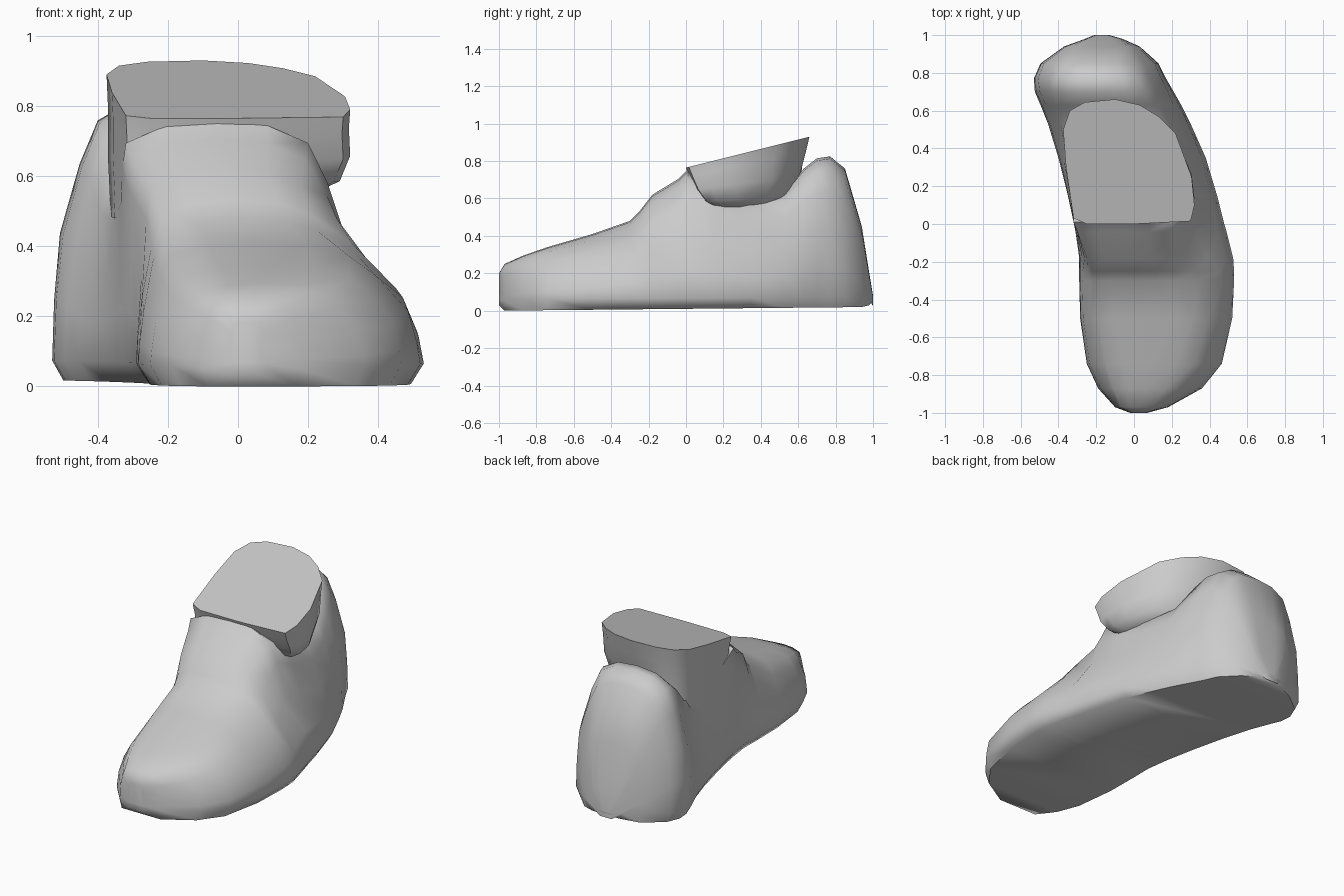
import bpy
import bmesh
import math

default = bpy.data.objects.get("Cube")
if default:
    bpy.data.objects.remove(default, do_unlink=True)

grey = bpy.data.materials.new("plain grey")
grey.use_nodes = True
grey.diffuse_color = (0.6, 0.6, 0.6, 1)
grey.node_tree.nodes["Principled BSDF"].inputs["Base Color"].default_value = (0.6, 0.6, 0.6, 1)


def mix(a, b, t):
    return a + (b - a) * t


def loft(name, rings, angle):
    """Skin a row of closed rings, cap both ends and shade smooth."""
    bm = bmesh.new()
    rows = [[bm.verts.new(point) for point in ring] for ring in rings]
    count = len(rows[0])
    for low, high in zip(rows, rows[1:]):
        for i in range(count):
            j = (i + 1) % count
            bm.faces.new((low[i], low[j], high[j], high[i]))
    bm.faces.new(rows[0])
    bm.faces.new(rows[-1])
    bmesh.ops.recalc_face_normals(bm, faces=bm.faces)
    mesh = bpy.data.meshes.new(name)
    bm.to_mesh(mesh)
    bm.free()
    mesh.materials.append(grey)
    obj = bpy.data.objects.new(name, mesh)
    bpy.context.collection.objects.link(obj)
    bpy.ops.object.select_all(action="DESELECT")
    obj.select_set(True)
    bpy.context.view_layer.objects.active = obj
    bpy.ops.object.shade_smooth_by_angle(angle=math.radians(angle))
    return obj


def shoe_section(y, left, right, top_left, top_right, top, lean):
    """Upright slice: flat sole lifting at both tips, leaning sides and a rounded top."""
    sole = 0.01 * (y + 1) + max(0, abs(y) - 0.97)

    def side(base, shoulder, other, other_shoulder):
        middle = mix(base, shoulder, lean)
        return [
            (mix(base, other, 0.045), y, sole),
            (base, y, mix(sole, min(top, 0.3), 0.2)),
            (mix(base, middle, 0.25), y, top * 0.3),
            (middle, y, top * 0.53),
            (mix(middle, shoulder, 0.52), y, top * 0.77),
            (shoulder, y, top * 0.92),
            (mix(shoulder, other_shoulder, 0.22), y, top * 0.985),
        ]

    one = side(left, top_left, right, top_right)
    two = side(right, top_right, left, top_left)
    return one + [(mix(top_left, top_right, 0.5), y, top)] + two[::-1]


# Shoe body, toe to heel: y, sole left, sole right, top left, top right, height, lean
sections = [
    (-1, -.02, .07, -.01, .06, .2, .1),
    (-.97, -.1, .18, -.07, .14, .25, .1),
    (-.87, -.19, .36, -.11, .25, .295, .15),
    (-.74, -.25, .465, -.15, .32, .34, .15),
    (-.5, -.285, .52, -.19, .31, .41, .17),
    (-.3, -.29, .53, -.21, .23, .48, .2),
    (-.25, -.29, .53, -.22, .21, .53, .25),
    (-.18, -.29, .525, -.25, .18, .62, .38),
    (-.04, -.31, .49, -.3, .19, .705, .55),
    (.01, -.32, .475, -.32, .2, .755, .58),
    (.15, -.35, .44, -.33, .2, .68, .55),
    (.35, -.40, .38, -.34, .2, .61, .45),
    (.53, -.455, .3, -.36, .14, .64, .35),
    (.63, -.495, .25, -.38, .085, .76, .25),
    (.7, -.525, .21, -.395, .055, .815, .2),
    (.77, -.53, .17, -.4, .025, .825, .17),
    (.85, -.495, .13, -.38, -.005, .76, .15),
    (.94, -.37, .03, -.305, -.035, .45, .15),
    (.98, -.26, -.06, -.25, -.07, .2, .2),
    (1, -.21, -.13, -.2, -.14, .08, .2),
]
loft("shoe_body", [shoe_section(*row) for row in sections], 60)

# Ankle collar: slanted flat rim over a bowl that runs straight down the inner side
rim = [
    (-.32, .03), (-.25, 0), (0, 0), (.3, .015), (.32, .1), (.305, .25), (.22, .48),
    (.13, .57), (.03, .63), (-.1, .66), (-.26, .645), (-.34, .6), (-.375, .5), (-.36, .3),
]


def collar_ring(scale_x, scale_y, drop):
    """Shrink the rim about its middle and sink it, except where it hugs the inner side."""
    ring = []
    for x, y in rim:
        hug = min(1, max(0, (-x - 0.1) / 0.2))
        px = mix(-0.05, x, mix(scale_x, 0.98, hug * drop))
        py = mix(0.33, y, mix(scale_y, 0.97, hug * drop))
        ring.append((px, py, mix(0.765 + 0.25 * y, mix(0.55, 0.48, hug), drop)))
    return ring


collar = [
    collar_ring(0.72, 0.5, 1),
    collar_ring(0.92, 0.7, 0.85),
    collar_ring(1, 0.84, 0.55),
    collar_ring(0.99, 0.94, 0.22),
    collar_ring(1, 1, 0),
]
loft("ankle_collar", collar, 50)
